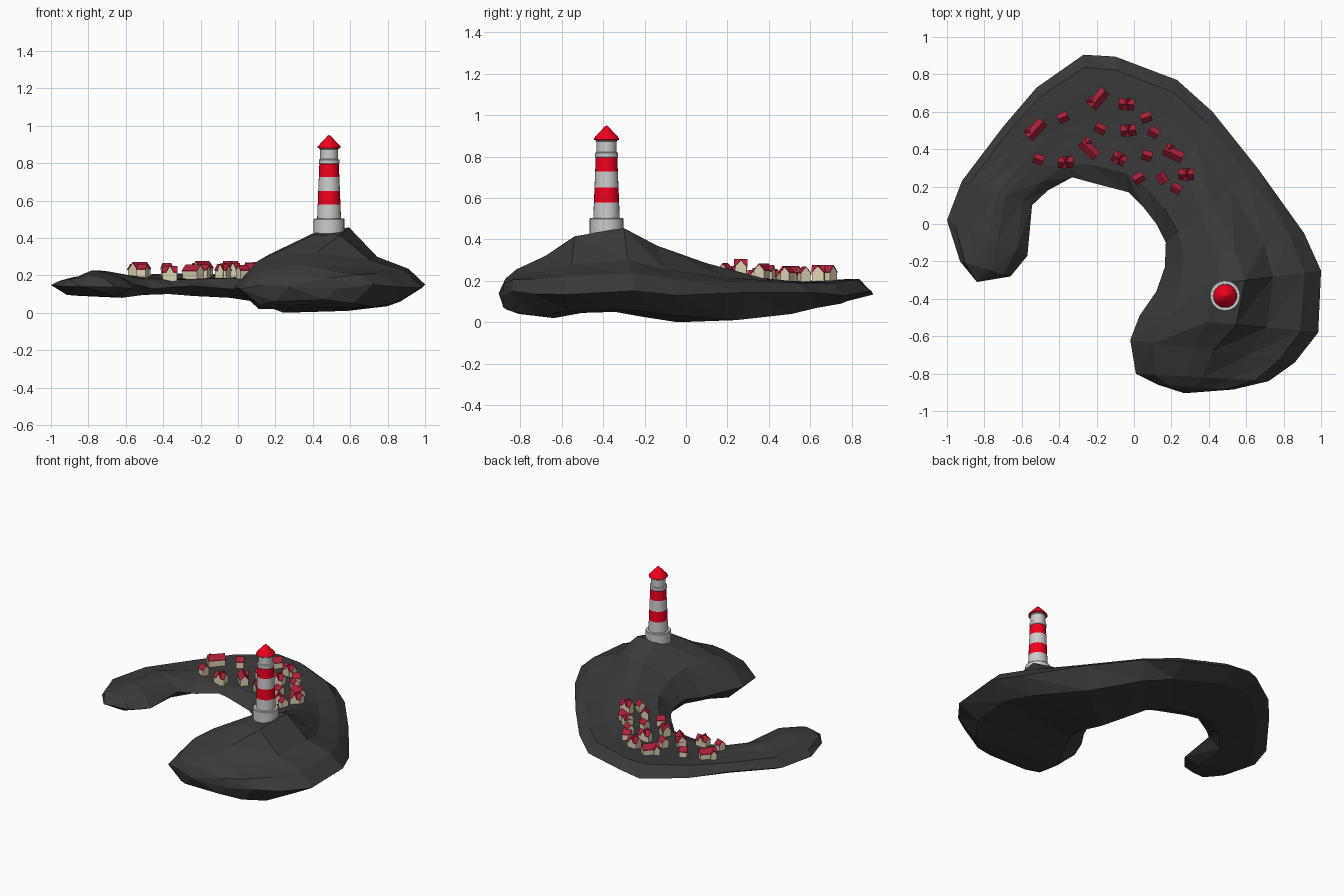
import bpy, math
from mathutils import Vector, Matrix
from mathutils.bvhtree import BVHTree

if "Cube" in bpy.data.objects:
    bpy.data.objects.remove(bpy.data.objects["Cube"])


def material(name, color):
    m = bpy.data.materials.new(name)
    m.diffuse_color = (*color, 1)
    m.use_nodes = True
    m.node_tree.nodes["Principled BSDF"].inputs["Base Color"].default_value = m.diffuse_color
    return m


ROCK = material("rock", (0.042, 0.042, 0.042))
RED = material("red", (0.88, 0.0, 0.012))
WHITE = material("white", (0.8, 0.8, 0.8))
ROOF = material("roof", (0.42, 0.015, 0.04))
WALL = material("wall", (0.72, 0.66, 0.45))


def make(name, verts, faces, mats, indices=None, smooth=False):
    me = bpy.data.meshes.new(name)
    me.from_pydata([tuple(v) for v in verts], [], faces)
    for m in mats:
        me.materials.append(m)
    if indices:
        me.polygons.foreach_set("material_index", indices)
    ob = bpy.data.objects.new(name, me)
    bpy.context.collection.objects.link(ob)
    if smooth:
        bpy.context.view_layer.objects.active = ob
        ob.select_set(True)
        bpy.ops.object.shade_smooth_by_angle(angle=math.radians(30))
        ob.select_set(False)
    return ob


# Island: cross-sections swept along the hook, from the west tip to the headland.
# outer x, y, inner x, y, outer shoulder z, crest z, inner shoulder z, bottom z
STATIONS = [
    (-.93, -.20, -.66, -.28, .18, .20, .17, .11),
    (-1.0, .02, -.57, -.17, .17, .225, .19, .085),
    (-.92, .23, -.545, .10, .19, .225, .18, .08),
    (-.70, .52, -.46, .18, .195, .20, .175, .095),
    (-.52, .73, -.33, .25, .205, .185, .175, .10),
    (-.27, .905, -.24, .225, .21, .19, .18, .09),
    (-.10, .895, -.03, .17, .205, .19, .185, .08),
    (.23, .77, .05, .09, .19, .20, .185, .06),
    (.42, .60, .12, .00, .19, .22, .20, .03),
    (.66, .30, .17, -.10, .19, .285, .23, .0),
    (.91, -.05, .165, -.23, .21, .37, .275, .025),
    (1.0, -.25, .12, -.36, .235, .455, .31, .05),
    (.985, -.58, .03, -.49, .225, .415, .31, .045),
    (.86, -.74, -.02, -.62, .21, .32, .275, .02),
    (.72, -.84, .01, -.80, .205, .255, .215, .04),
    (.53, -.885, .13, -.86, .185, .21, .19, .06),
]
verts, faces = [], []
for i, (ox, oy, ix, iy, zo, zc, zi, zb) in enumerate(STATIONS):
    o, n = Vector((ox, oy)), Vector((ix, iy))
    wob = .012 * math.sin(i * 2.4)
    inset = .2 if i < 8 else .15
    peak = .46 if i in (11, 12) else .5
    ring = [(0, .14 + wob), (.1, zo), (.29, zo + .29 * (zc - zo)), (peak, zc),
            (.62, zc - .005), (.86, zi), (1, .137 - wob), (1 - inset, zb), (inset, zb + .01)]
    for t, z in ring:
        p = o.lerp(n, t)
        verts.append((p.x, p.y, z))
K = 9
for i in range(len(STATIONS) - 1):
    for k in range(K):
        a, b = i * K + k, i * K + (k + 1) % K
        faces += [(a, b, b + K), (a, b + K, a + K)]
last = (len(STATIONS) - 1) * K
for base, tip in ((0, (-.84, -.31, .14)), (last, (.27, -.905, .14))):
    verts.append(tip)
    c = len(verts) - 1
    for k in range(K):
        a, b = base + k, base + (k + 1) % K
        faces.append((b, a, c) if base == 0 else (a, b, c))
# flip everything if a crest face points down
p, q, r = (Vector(verts[j]) for j in faces[7 * 2 * K + 6])
if (q - p).cross(r - p).z < 0:
    faces = [f[::-1] for f in faces]
make("island", verts, faces, [ROCK])
ground = BVHTree.FromPolygons(verts, faces)


def ground_z(x, y):
    hit = ground.ray_cast(Vector((x, y, 2)), Vector((0, 0, -1)))[0]
    return hit.z if hit else .2


# Houses: gabled walls under two overhanging roof slabs
def gable(verts, faces, mats, L, W, h, rise, M):
    def add(pts, polys, mat):
        s = len(verts)
        verts.extend(M @ Vector(p) for p in pts)
        faces.extend(tuple(s + j for j in f) for f in polys)
        mats.extend([mat] * len(polys))
    l, w, d = L / 2, W / 2, -.03
    prof = [(-w, d), (w, d), (w, h), (0, h + rise), (-w, h)]
    add([(s * l, y, z) for s in (-1, 1) for y, z in prof],
        [(4, 3, 2, 1, 0), (5, 6, 7, 8, 9)] +
        [(k, (k + 1) % 5, (k + 1) % 5 + 5, k + 5) for k in range(5)], 0)
    e, t = 1.1, .005
    drop = h - (e - 1) * rise
    roof = [(-w * e, drop), (0, h + rise), (w * e, drop),
            (w * e, drop + t), (0, h + rise + t), (-w * e, drop + t)]
    l += .002
    add([(s * l, y, z) for s in (-1, 1) for y, z in roof],
        [(5, 4, 1, 0), (4, 3, 2, 1), (6, 7, 10, 11), (7, 8, 9, 10)] +
        [(k, (k + 1) % 6, (k + 1) % 6 + 6, k + 6) for k in range(6)], 1)


# x, y, length, ridge angle, kind (0 cottage, 1 cross-gabled, 2 long with annex)
HOUSES = [
    (-.525, .505, .11, 47, 2), (-.38, .57, .05, 25, 0), (-.19, .67, .11, 50, 2),
    (-.04, .64, .078, -5, 1), (.065, .57, .052, 20, 0), (.105, .49, .052, -30, 0),
    (-.03, .50, .078, 5, 1), (-.18, .51, .055, -25, 0), (-.24, .40, .11, -45, 2),
    (-.08, .35, .07, -30, 1), (.07, .365, .05, -15, 0), (.21, .375, .105, -25, 2),
    (.28, .265, .078, 0, 1), (.15, .245, .055, -60, 0), (.025, .245, .055, 30, 0),
    (.225, .19, .05, -30, 0), (-.365, .33, .078, 2, 1), (-.51, .345, .05, -20, 0),
]
for n, (x, y, L, ang, kind) in enumerate(HOUSES):
    M = Matrix.Translation((x, y, ground_z(x, y))) @ Matrix.Rotation(math.radians(ang), 4, 'Z')
    v, f, m = [], [], []
    W = .054 if kind else .048
    gable(v, f, m, L, W, .04, .03 if kind else .026, M)
    turn = Matrix.Rotation(math.pi / 2, 4, 'Z')
    if kind == 1:
        gable(v, f, m, .06, .036, .04, .032, M @ turn)
    elif kind == 2:
        gable(v, f, m, .045, .04, .035, .026, M @ Matrix.Translation((-L * .3, .016, 0)) @ turn)
    make("house_%02d" % (n + 1), v, f, [WALL, ROOF], m)


# Lighthouse: stacked turned parts
def lathe(name, profile, mat, n=24):
    vs, fs = [], []
    for r, z in profile:
        for k in range(n):
            a = 2 * math.pi * k / n
            vs.append((.487 + r * math.cos(a), -.384 + r * math.sin(a), z))
    for i in range(len(profile) - 1):
        for k in range(n):
            a, b = i * n + k, i * n + (k + 1) % n
            fs.append((a, b, b + n, a + n))
    fs.append(tuple(reversed(range(n))))
    fs.append(tuple(range((len(profile) - 1) * n, len(profile) * n)))
    make(name, vs, fs, [mat], smooth=True)


lathe("lighthouse_base", [(.082, .42), (.082, .499), (.079, .503), (.06, .503)], WHITE)
levels = [.50, .578, .652, .727, .80]
for i in range(4):
    r0, r1 = (.064 - (z - .5) * .04 for z in levels[i:i + 2])
    lathe("tower_band_%d" % (i + 1), [(r0, levels[i]), (r1, levels[i + 1])], RED if i % 2 else WHITE)
lathe("gallery", [(.05, .792), (.055, .798), (.055, .818), (.048, .822)], WHITE)
lathe("lantern", [(.048, .818), (.048, .872), (.052, .876), (.052, .885)], WHITE)
lathe("lighthouse_roof", [(.05, .878), (.062, .882), (.060, .89), (.006, .948), (.001, .95)], RED)
